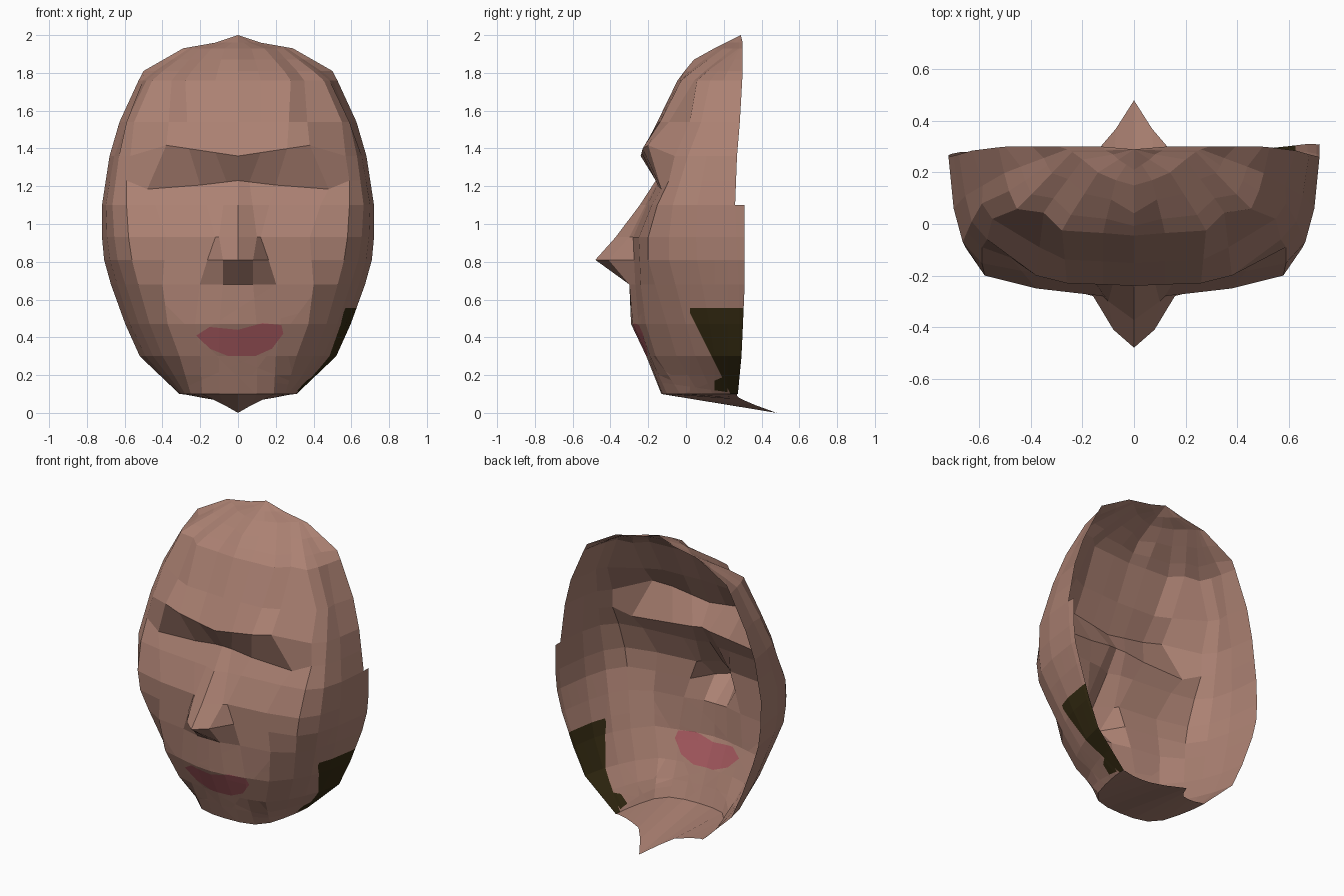
import bpy
import bmesh
from mathutils import Vector

default_cube = bpy.data.objects.get("Cube")
if default_cube:
    bpy.data.objects.remove(default_cube, do_unlink=True)


def make_material(name, colour):
    material = bpy.data.materials.new(name)
    material.use_nodes = True
    rgba = (*colour, 1.0)
    material.diffuse_color = rgba
    material.node_tree.nodes["Principled BSDF"].inputs["Base Color"].default_value = rgba
    return material


def sample(profile, z):
    """Linear position (x, y) on a downward profile of (z, x, y) points."""
    for (top, *upper), (low, *lower) in zip(profile, profile[1:]):
        if z >= low:
            factor = (top - z) / (top - low)
            return Vector(upper).lerp(Vector(lower), factor)
    return Vector(profile[-1][1:])


# Guide lines running down one half of the face, as (z, x, y)
crown = (2, 0, .29)
middle = [crown, (1.88, 0, .05), (1.77, 0, -.04), (1.36, 0, -.24),
          (1.23, 0, -.16), (1, 0, -.31), (.81, 0, -.48), (.68, 0, -.3),
          (.45, 0, -.29), (.3, 0, -.21), (.1, 0, -.13)]
nose_side = [crown, (1.96, .03, .23), (1.93, .07, .17), (1.77, .12, -.03), (1.36, .12, -.235),
             (1.23, .06, -.15), (.93, .1, -.3), (.81, .08, -.41), (.68, .08, -.3),
             (.45, .1, -.28), (.3, .1, -.2), (.1, .1, -.125)]
inner_cheek = [crown, (1.96, .06, .25), (1.93, .14, .2), (1.77, .28, -.02), (1.36, .26, -.23),
               (1.23, .2, -.15), (.93, .12, -.28), (.7, .2, -.27),
               (.45, .23, -.25), (.3, .2, -.19), (.1, .19, -.1)]
outer_cheek = [crown, (1.96, .08, .27), (1.93, .2, .25), (1.77, .35, .05), (1.36, .38, -.2),
               (1.23, .48, -.13), (.93, .38, -.25), (.68, .4, -.24),
               (.45, .37, -.21), (.3, .31, -.16), (.1, .25, -.03)]
temple = [crown, (1.96, .1, .28), (1.93, .24, .28), (1.77, .45, .06), (1.54, .55, .02),
          (1.36, .57, -.06), (1.23, .59, -.09), (1, .59, -.2), (.8, .56, -.2),
          (.5, .48, -.11), (.3, .4, -.05), (.1, .28, .07)]
cheekbone = [crown, (1.96, .11, .285), (1.93, .25, .285), (1.77, .48, .13), (1.54, .59, .08),
             (1.36, .63, .01), (1.1, .665, -.07), (.85, .65, -.1), (.5, .54, -.01),
             (.3, .45, .05), (.1, .295, .14)]
side = [crown, (1.96, .115, .29), (1.93, .26, .29), (1.77, .5, .2), (1.36, .655, .11),
        (1.1, .7, .06), (.85, .69, .05), (.5, .585, .12), (.3, .49, .15), (.1, .305, .2)]
rim = [crown, (1.96, .12, .3), (1.93, .29, .3), (1.81, .5, .3), (1.6, .61, .29),
       (1.36, .68, .27), (1.1, .72, .26), (.85, .72, .27), (.67, .67, .28),
       (.5, .61, .28), (.3, .52, .28), (.1, .31, .27)]
guides = [middle, nose_side, inner_cheek, outer_cheek, temple, cheekbone, side, rim]

# Heights of the rings; the brow and eye rings slope away from the middle
heights = [2, 1.96, 1.93, 1.87, 1.81, 1.76, 1.54, 1.36, 1.23, 1.1, .93, .81,
           .68, .47, .3, .2, .1]
slopes = {1.36: .15, 1.23: -.12}


def ring(z):
    half = []
    for index, guide in enumerate(guides):
        x, y = sample(guide, z)
        tilt = slopes.get(z, 0) * min(x, .38) if index < 4 else 0
        half.append(Vector((x, y, z + tilt)))
    return half


rings = [ring(z) for z in heights]

# Floor under the chin, ending in a point at the back
rings.append([Vector(p) for p in (
    (0, .48, 0), (.07, .37, .04), (.13, .3, .07), (.19, .28, .08),
    (.24, .27, .09), (.265, .27, .095), (.29, .27, .1), (.31, .27, .1))])

# Loft the mirrored rings into one open shell
bm = bmesh.new()
grid = []
for half in rings:
    mirrored = [Vector((-p.x, p.y, p.z)) for p in reversed(half[1:])]
    grid.append([bm.verts.new(p) for p in mirrored + half])
for upper, lower in zip(grid, grid[1:]):
    for j in range(len(upper) - 1):
        bm.faces.new((upper[j], lower[j], lower[j + 1], upper[j + 1]))

# Narrow flap along the rear edge of the left cheek
edge = [row[-1] for row, z in zip(grid, heights) if z <= 1.1]
flap = [bm.verts.new(v.co + Vector((0, .046 * v.co.z, 0))) for v in edge]
for i in range(len(edge) - 1):
    bm.faces.new((edge[i], edge[i + 1], flap[i + 1], flap[i]))

bmesh.ops.remove_doubles(bm, verts=bm.verts, dist=.0005)


def paint(outline, axis, slot, region):
    """Cut a convex outline, seen along an axis, into the shell and colour it."""
    def lift(a, b):
        return Vector((a, 0, b)) if axis == "y" else Vector((0, a, b))

    points = [lift(a, b) for a, b in outline]
    centre = sum(points, Vector()) / len(points)
    planes = []
    for start, end in zip(points, points[1:] + points[:1]):
        along = end - start
        normal = lift(-along.z, along.x + along.y)
        if normal.dot(centre - start) < 0:
            normal.negate()
        planes.append((start, normal.normalized()))
    for start, normal in planes:
        faces = [f for f in bm.faces if region(f.calc_center_median())]
        edges = {e for f in faces for e in f.edges}
        verts = {v for f in faces for v in f.verts}
        bmesh.ops.bisect_plane(bm, geom=list(verts) + list(edges) + faces,
                               plane_co=start, plane_no=normal, dist=.0005)
    for face in bm.faces:
        middle_point = face.calc_center_median()
        if region(middle_point) and all(
                (middle_point - start).dot(normal) > 0 for start, normal in planes):
            face.material_index = slot


def near_mouth(p):
    return p.y < -.05 and .15 < p.z < .7 and abs(p.x) < .36


def left_jaw(p):
    return p.x > .22 and p.y > -.1 and .105 < p.z < .75


# Lips in two halves that meet at a dip
paint([(-.22, .41), (-.15, .455), (0, .44), (0, .3), (-.05, .3), (-.15, .34)],
      "y", 1, near_mouth)
paint([(0, .44), (.13, .475), (.23, .465), (.24, .42), (.18, .34), (.09, .3), (0, .3)],
      "y", 1, near_mouth)

# Dark mark on the left jaw with its small lower lobe
paint([(.02, .555), (.02, .53), (.24, .09), (.36, .09), (.36, .555)], "x", 2, left_jaw)
paint([(.15, .17), (.15, .12), (.22, .11), (.22, .2)], "x", 2, left_jaw)

mesh = bpy.data.meshes.new("face_mask")
bm.to_mesh(mesh)
bm.free()
for name, colour in (("skin", (.41, .22, .17)), ("lip rose", (.40, .105, .12)),
                     ("dark brown", (.035, .024, .006))):
    mesh.materials.append(make_material(name, colour))
face_mask = bpy.data.objects.new("face_mask", mesh)
bpy.context.collection.objects.link(face_mask)
